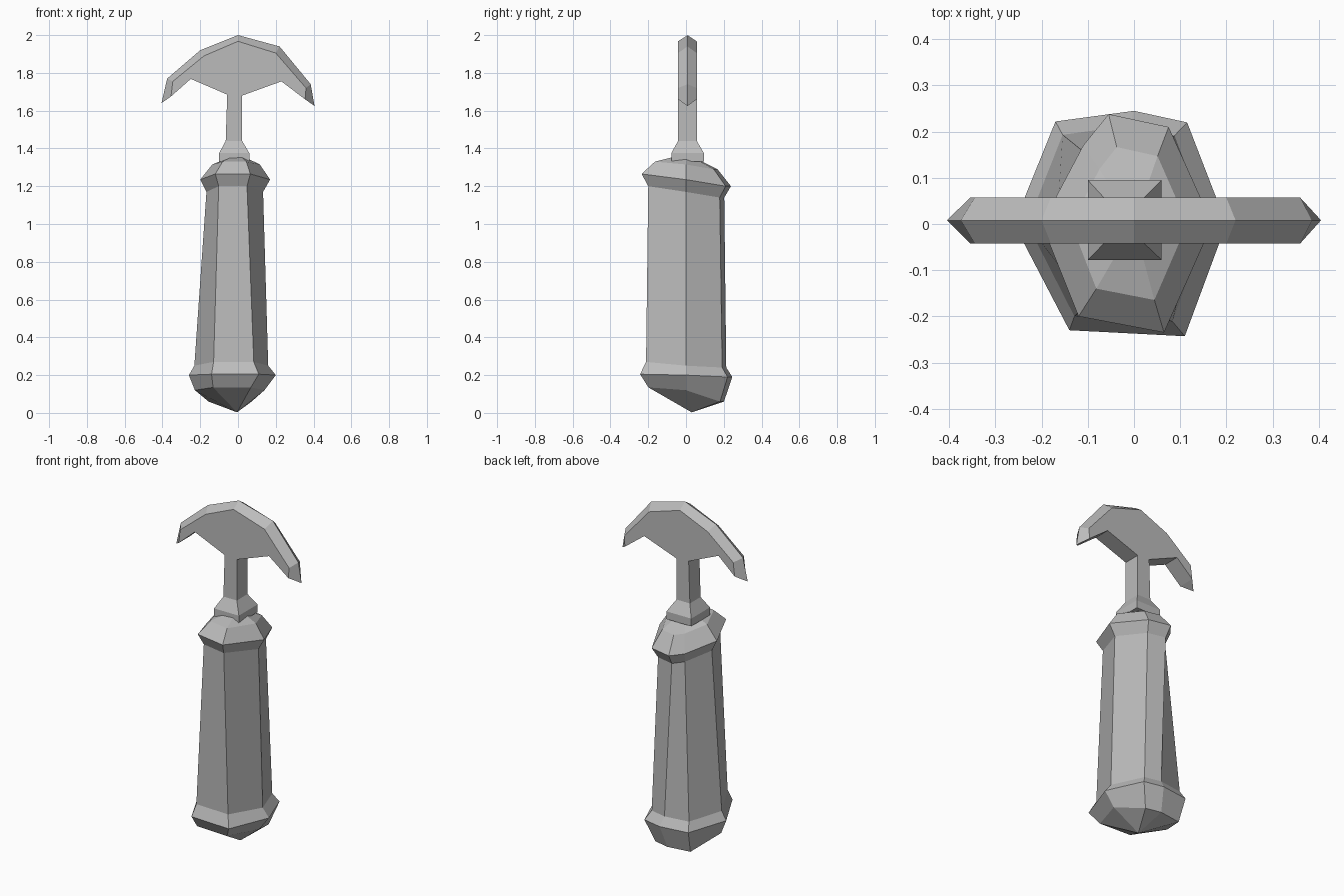
import bpy, bmesh

cube = bpy.data.objects.get("Cube")
if cube:
    bpy.data.objects.remove(cube)

# One plain grey for the whole tool
grey = bpy.data.materials.new("plain grey")
grey.use_nodes = True
colour = (0.5, 0.5, 0.5, 1)
grey.diffuse_color = colour
grey.node_tree.nodes["Principled BSDF"].inputs["Base Color"].default_value = colour


def finish(bm, name):
    bmesh.ops.recalc_face_normals(bm, faces=bm.faces)
    mesh = bpy.data.meshes.new(name)
    bm.to_mesh(mesh)
    bm.free()
    mesh.materials.append(grey)
    obj = bpy.data.objects.new(name, mesh)
    bpy.context.collection.objects.link(obj)
    return obj


def bridge(bm, a, b):
    """Join two closed loops of equal length with quads."""
    for i in range(len(a)):
        j = (i + 1) % len(a)
        bm.faces.new((a[i], a[j], b[j], b[i]))


def cap(bm, ring, tip):
    v = bm.verts.new(tip)
    for i in range(len(ring)):
        bm.faces.new((ring[i], ring[(i + 1) % len(ring)], v))


# Handle: uneven seven-sided section, scaled and shifted from flange to flange
LOW = [(-.14, -.23), (.11, -.243), (.20, 0), (.115, .22), (0, .245), (-.17, .222), (-.26, 0)]
HIGH = [(-.12, -.2), (.065, -.235), (.17, 0), (.075, .21), (-.055, .238), (-.11, .17), (-.2, 0)]


def ring(bm, section, sx, sy, z_front, z_mid, z_back, dx=0):
    heights = (z_front, z_front, z_mid, z_back, z_back, z_back, z_mid)
    return [bm.verts.new((x * sx + dx, y * sy, z)) for (x, y), z in zip(section, heights)]


bm = bmesh.new()
rings = [
    ring(bm, LOW, .80, .82, .135, .12, .06, -.02),    # pommel
    ring(bm, LOW, 1, 1, .205, .20, .19),              # lower flange
    ring(bm, LOW, .85, .87, .27, .25, .24, -.01),     # grip bottom
    ring(bm, HIGH, .81, .85, 1.2, 1.17, 1.14, -.005),  # grip top
    ring(bm, HIGH, 1, 1, 1.265, 1.235, 1.2),          # upper flange
    ring(bm, HIGH, .68, .70, 1.33, 1.315, 1.29),      # shoulder
]
for a, b in zip(rings, rings[1:]):
    bridge(bm, a, b)
cap(bm, rings[0], (-.005, .03, .003))
cap(bm, rings[-1], (0, 0, 1.372))
finish(bm, "handle")

# Stem with flared square foot
bm = bmesh.new()
levels = [  # x min, x max, y min, y max, z
    (-.10, .06, -.078, .095, 1.33),
    (-.10, .06, -.078, .095, 1.375),
    (-.065, .022, -.042, .057, 1.44),
    (-.057, .022, -.042, .057, 1.685),
]
loops = [[bm.verts.new((x, y, z)) for x, y in ((x0, y0), (x1, y0), (x1, y1), (x0, y1))]
         for x0, x1, y0, y1, z in levels]
for a, b in zip(loops, loops[1:]):
    bridge(bm, a, b)
bm.faces.new(loops[0])
finish(bm, "stem")

# Curved blade: flat cheeks, central ridge on the outer edge, flat underside
ridge_line = [(-.405, 1.64), (-.375, 1.77), (-.2, 1.92), (0, 2),
              (.22, 1.94), (.385, 1.74), (.405, 1.625)]
cheek = [(-.355, 1.675), (-.345, 1.755), (-.18, 1.89), (0, 1.967),
         (.2, 1.905), (.36, 1.72), (.355, 1.66)]
under = [(.23, 1.755), (.022, 1.68), (-.057, 1.685), (-.25, 1.768)]

bm = bmesh.new()
front, back = ([bm.verts.new((x, y, z)) for x, z in cheek + under] for y in (-.042, .057))
ridge = [bm.verts.new((x, .008, z)) for x, z in ridge_line]
bm.faces.new(front)
bm.faces.new(back)
n, total = len(ridge), len(front)
for i in range(n - 1):
    for side in (front, back):
        bm.faces.new((side[i], side[i + 1], ridge[i + 1], ridge[i]))
for i in range(n - 1, total):
    j = (i + 1) % total
    bm.faces.new((front[i], front[j], back[j], back[i]))
for i in (0, n - 1):
    bm.faces.new((front[i], ridge[i], back[i]))
finish(bm, "blade")
